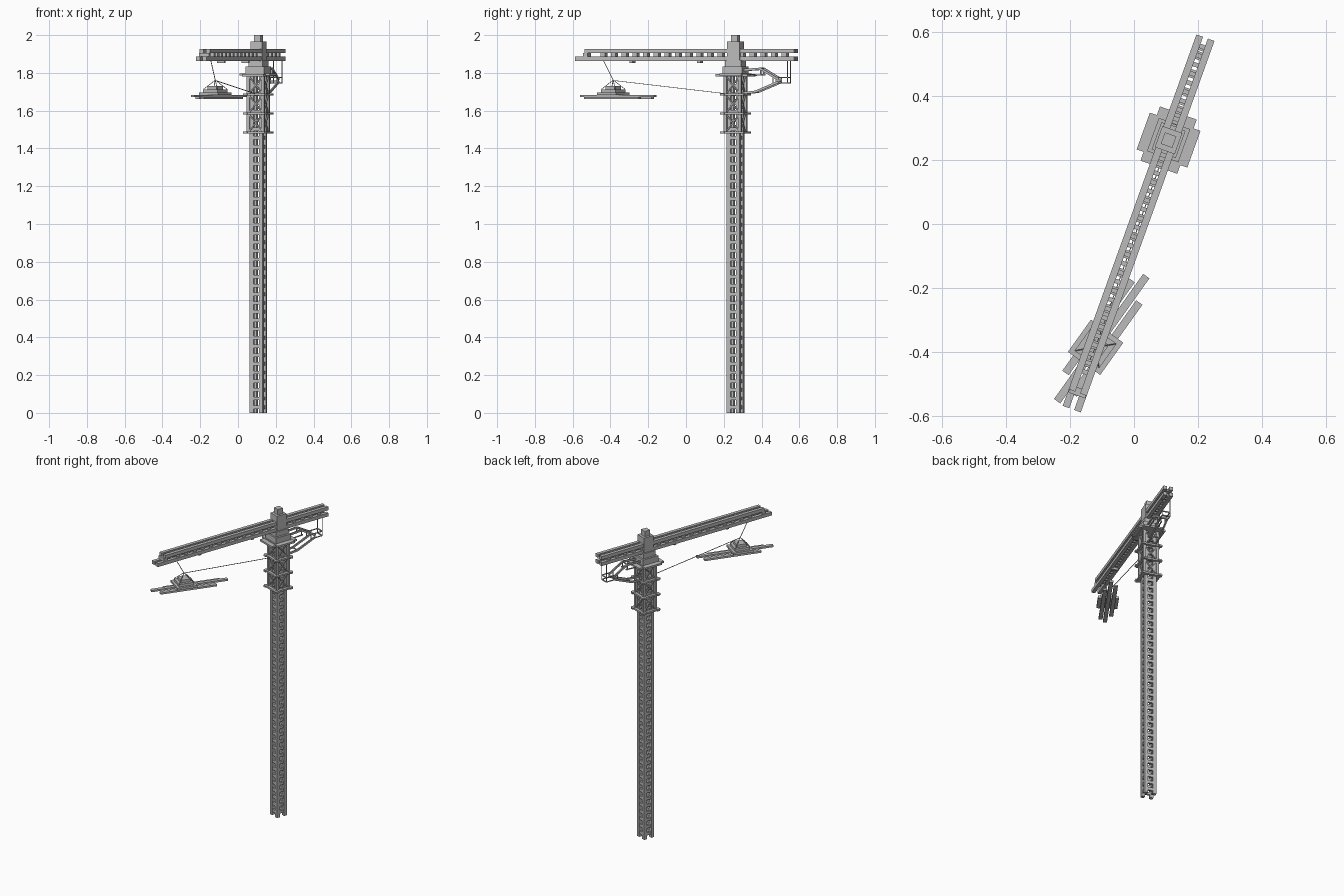
import bpy, bmesh
from math import radians
from mathutils import Matrix, Vector

old = bpy.data.objects.get("Cube")
if old:
    bpy.data.objects.remove(old, do_unlink=True)

grey = bpy.data.materials.new("grey_steel")
grey.use_nodes = True
COLOR = (0.5, 0.5, 0.5, 1)
grey.diffuse_color = COLOR
grey.node_tree.nodes["Principled BSDF"].inputs["Base Color"].default_value = COLOR

# Working frames: tower and jib, suspended load, world
TOWER = Matrix.Translation((0.108, 0.262, 0)) @ Matrix.Rotation(radians(-19.8), 4, 'Z')
LOAD = Matrix.Translation((-0.12, -0.385, 0)) @ Matrix.Rotation(radians(-35.5), 4, 'Z')
WORLD = Matrix.Identity(4)
SIGNS = (-1, 1)
CORNERS = ((-1, -1), (1, -1), (1, 1), (-1, 1))


def beam(a, b, w, h=None):
    """Matrix of a rectangular bar running from a to b."""
    a, b = Vector(a), Vector(b)
    d = b - a
    y = d.normalized()
    up = Vector((0, 1, 0)) if abs(y.z) > 0.99 else Vector((0, 0, 1))
    x = y.cross(up).normalized()
    rot = Matrix((x, y, x.cross(y))).transposed().to_4x4()
    return Matrix.Translation((a + b) / 2) @ rot @ Matrix.Diagonal((w, d.length, h or w, 1))


def block(hx, hy, z0, z1):
    """Matrix of a centred block with half widths hx, hy."""
    return Matrix.Translation((0, 0, (z0 + z1) / 2)) @ Matrix.Diagonal((2 * hx, 2 * hy, z1 - z0, 1))


def part(name, frame, bars):
    bm = bmesh.new()
    for m in bars:
        bmesh.ops.create_cube(bm, size=1, matrix=m)
    bmesh.ops.recalc_face_normals(bm, faces=bm.faces)
    mesh = bpy.data.meshes.new(name)
    bm.to_mesh(mesh)
    bm.free()
    mesh.materials.append(grey)
    ob = bpy.data.objects.new(name, mesh)
    ob.matrix_world = frame
    bpy.context.collection.objects.link(ob)


# Mast: four legs tied by rungs on each side
A = 0.026
part("mast_legs", TOWER, [beam((A * i, A * j, 0), (A * i, A * j, 1.8), 0.021) for i, j in CORNERS])
rungs = []
for k in range(38):
    z = 0.03 + k * 0.046
    for s in SIGNS:
        rungs += [beam((-A, A * s, z), (A, A * s, z), 0.012, 0.018),
                  beam((A * s, -A, z), (A * s, A, z), 0.012, 0.018)]
part("mast_rungs", TOWER, rungs)

# Climbing cage: outer legs, crossed collars and diagonal braces
C = 0.041
levels = (1.485, 1.585, 1.685, 1.785)
part("cage_legs", TOWER, [beam((C * i, C * j, 1.48), (C * i, C * j, 1.8), 0.016) for i, j in CORNERS])
collars = []
for z in levels[:3]:
    for s in SIGNS:
        collars += [beam((-0.065, 0.05 * s, z), (0.065, 0.05 * s, z), 0.018, 0.011),
                    beam((0.05 * s, -0.065, z), (0.05 * s, 0.065, z), 0.018, 0.011)]
part("cage_collars", TOWER, collars)
braces = []
for z0, z1 in zip(levels, levels[1:]):
    for s in SIGNS:
        for t in SIGNS:
            braces += [beam((-C * t, C * s, z0), (C * t, C * s, z1), 0.006),
                       beam((C * s, -C * t, z0), (C * s, C * t, z1), 0.006)]
part("cage_braces", TOWER, braces)

# Turntable and head
part("turntable", TOWER, [block(0.084, 0.061, 1.786, 1.798), block(0.061, 0.09, 1.782, 1.794),
                          block(0.052, 0.055, 1.795, 1.835), block(0.04, 0.045, 1.835, 1.868)])
part("tower_head", TOWER, [block(0.033, 0.035, 1.86, 1.965), block(0.019, 0.019, 1.965, 2.0)])

# Jib: upper and lower beam pairs with spacers between them
jib = []
for s in SIGNS:
    x = 0.019 * s
    jib += [beam((x, -0.893, 1.875), (x, 0.34, 1.875), 0.022),
            beam((x, -0.838, 1.915), (x, 0.34, 1.915), 0.022)]
part("jib_beams", TOWER, jib)
spacers = []
for k in range(37):
    y = -0.77 + k * 0.03
    if k % 2:
        spacers.append(beam((-0.02, y, 1.895), (0.02, y, 1.895), 0.026, 0.022))
    spacers += [beam((-0.02, y, z), (0.02, y, z), 0.014, 0.012) for z in (1.875, 1.915)]
spacers.append(beam((-0.028, -0.835, 1.895), (0.028, -0.835, 1.895), 0.025, 0.022))
part("jib_spacers", TOWER, spacers)
part("jib_trolleys", TOWER, [beam((-0.02, y, 1.86), (0.02, y, 1.86), 0.018, 0.014) for y in (-0.58, -0.2)])

# Rear bracket: paired arms meeting at a cradle hung from the jib
arms, cradle = [], []
for s in SIGNS:
    x = 0.024 * s
    upper = [(x, 0.05, 1.815), (x, 0.15, 1.822), (x, 0.25, 1.765)]
    lower = [(x, 0.04, 1.692), (x, 0.12, 1.7), (x, 0.25, 1.752)]
    for path in (upper, lower):
        arms += [beam(a, b, 0.008, 0.012) for a, b in zip(path, path[1:])]
    arms.append(beam((x, 0.09, 1.787), (x, 0.16, 1.79), 0.006))
    arms.append(beam((x, 0.15, 1.785), (x, 0.15, 1.825), 0.006))
    cradle += [beam((x, 0.22, z), (x, 0.3, z), 0.005) for z in (1.747, 1.775)]
    cradle.append(beam((x, 0.3, 1.745), (x, 0.3, 1.87), 0.004))
    cradle.append(beam((x, 0.22, 1.745), (x, 0.22, 1.777), 0.004))
for y, z in ((0.12, 1.7), (0.15, 1.822), (0.25, 1.757), (0.3, 1.747), (0.3, 1.775)):
    arms.append(beam((-0.024, y, z), (0.024, y, z), 0.006))
part("rear_bracket", TOWER, arms)
part("rear_cradle", TOWER, cradle)

# Suspended load: long planks under a stepped stack
part("load_planks", LOAD, [beam((0, -0.207, 1.678), (0, 0.273, 1.678), 0.024, 0.011),
                           beam((0.03, -0.16, 1.668), (0.03, 0.193, 1.668), 0.024, 0.011),
                           beam((-0.03, -0.12, 1.668), (-0.03, 0.236, 1.668), 0.024, 0.011)])
part("load_stack", LOAD, [block(0.062, 0.062, 1.683, 1.697), block(0.047, 0.047, 1.697, 1.713),
                          block(0.03, 0.03, 1.713, 1.73)])
apex = (0, 0, 1.762)
part("load_slings", LOAD, [beam(apex, (0.045 * i, 0.045 * j, 1.713), 0.003) for i, j in CORNERS])

# Hoist rope and guide rope
hook = (-0.12, -0.385, 1.76)
part("hoist_rope", WORLD, [beam(hook, (-0.145, -0.44, 1.87), 0.003)])
part("guide_rope", WORLD, [beam(hook, (0.09, 0.21, 1.69), 0.003)])
